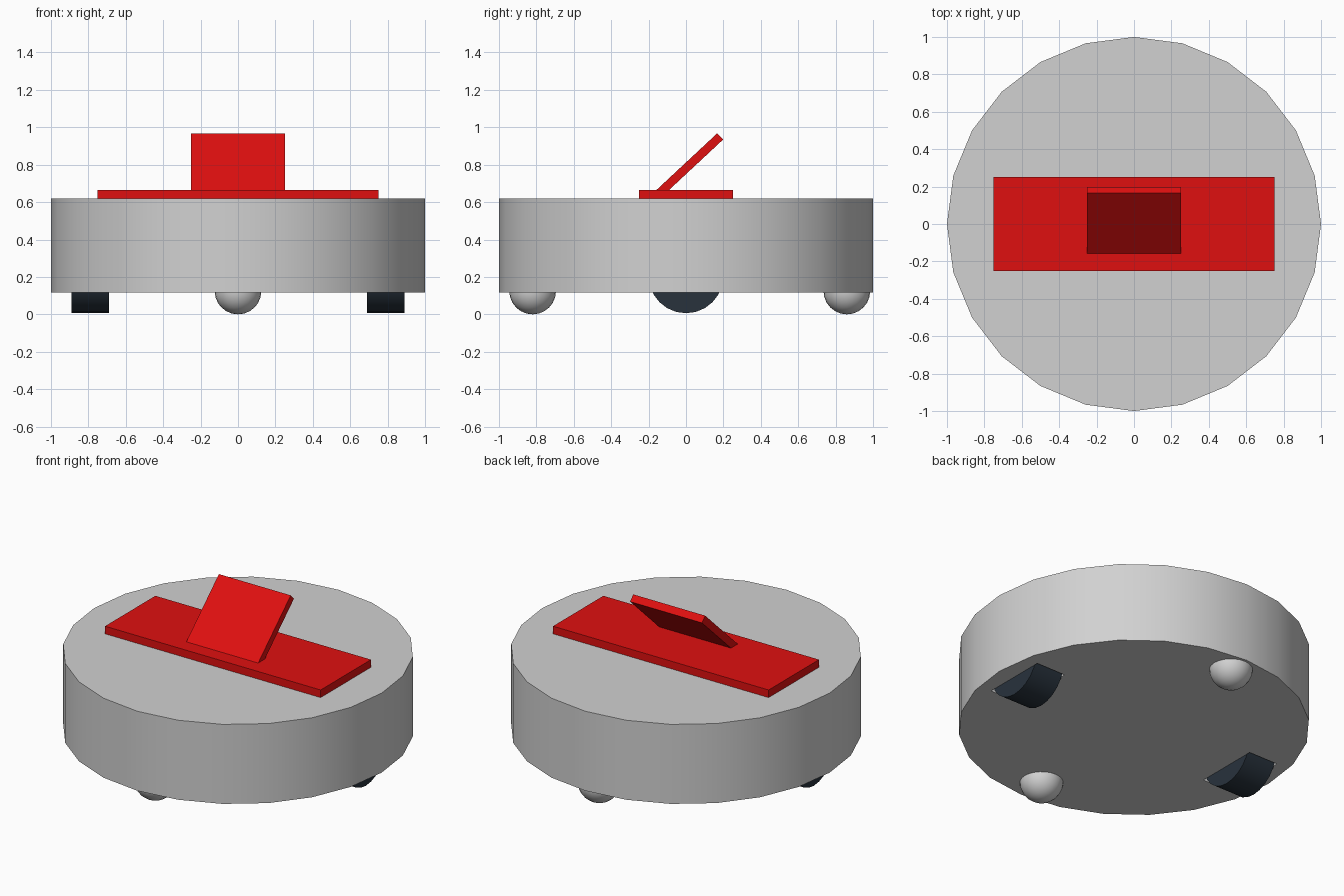
import bpy
from math import radians, sin, cos, pi

if "Cube" in bpy.data.objects:
    bpy.data.objects.remove(bpy.data.objects["Cube"], do_unlink=True)


def material(name, rgb):
    m = bpy.data.materials.new(name)
    m.use_nodes = True
    m.diffuse_color = (*rgb, 1)
    m.node_tree.nodes["Principled BSDF"].inputs["Base Color"].default_value = (*rgb, 1)
    return m


grey = material("light_grey", (0.64, 0.64, 0.64))
red = material("red", (0.74, 0.005, 0.005))
rubber = material("dark_slate", (0.021, 0.032, 0.046))


def finish(name, mat, smooth=False):
    ob = bpy.context.object
    ob.name = name
    ob.data.materials.append(mat)
    if smooth:
        bpy.ops.object.shade_smooth_by_angle(angle=radians(30))
    return ob


def box(name, mat, loc, size, tilt=0):
    bpy.ops.mesh.primitive_cube_add(size=1, location=loc, rotation=(tilt, 0, 0))
    ob = finish(name, mat)
    ob.scale = size
    return ob


# Round body
BOTTOM, TOP = 0.118, 0.618
bpy.ops.mesh.primitive_cylinder_add(vertices=24, radius=1, depth=TOP - BOTTOM,
                                    location=(0, 0, (TOP + BOTTOM) / 2))
body = finish("body", grey, True)

# Wheels, each in a slot cut up into the body
for side, x in (("left", 0.79), ("right", -0.79)):
    slot = box(side + "_wheel_slot_cutter", grey, (x, 0, 0.22), (0.204, 0.41, 0.42))
    slot.hide_render = True
    slot.hide_set(True)
    cut = body.modifiers.new(side + "_slot", "BOOLEAN")
    cut.operation = "DIFFERENCE"
    cut.solver = "EXACT"
    cut.object = slot

    bpy.ops.mesh.primitive_cylinder_add(vertices=24, radius=0.2, depth=0.2,
                                        location=(x, 0, 0.206), rotation=(0, pi / 2, 0))
    finish(side + "_wheel", rubber, True)

# Ball casters
for end, y in (("front", -0.82), ("back", 0.86)):
    bpy.ops.mesh.primitive_uv_sphere_add(segments=24, ring_count=12, radius=0.125,
                                         location=(0, y, 0.125))
    finish(end + "_ball_caster", grey, True)

# Deck plate
box("deck_plate", red, (0, 0, TOP + 0.024), (1.5, 0.5, 0.048))

# Leaning panel, placed by its upper front edge
tilt, length, thick = radians(43), 0.48, 0.046
y = 0.167 - cos(tilt) * length / 2 + sin(tilt) * thick / 2
z = 0.968 - sin(tilt) * length / 2 - cos(tilt) * thick / 2
box("leaning_panel", red, (0, y, z), (0.5, length, thick), tilt)
